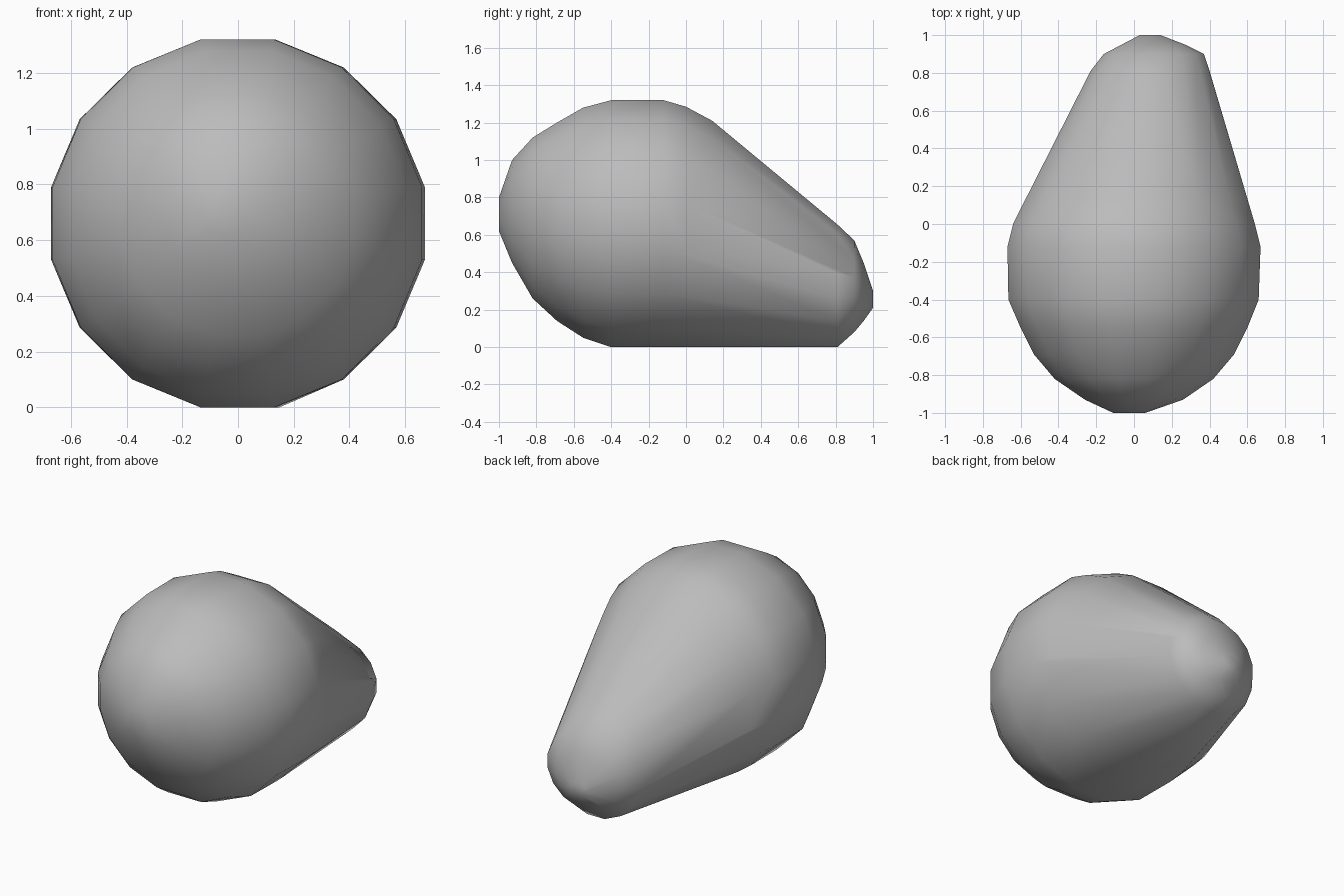
import bpy
import bmesh
import math

old = bpy.data.objects.get("Cube")
if old:
    bpy.data.objects.remove(old, do_unlink=True)

SIDES = 16

# Cross-sections along the body: y, left edge, right edge, bottom, top
sections = [
    (-1.00, -0.11, 0.06, 0.62, 0.80),
    (-0.93, -0.26, 0.26, 0.45, 1.00),
    (-0.82, -0.42, 0.42, 0.26, 1.12),
    (-0.69, -0.53, 0.53, 0.14, 1.20),
    (-0.55, -0.60, 0.60, 0.05, 1.28),
    (-0.40, -0.665, 0.66, 0.0, 1.32),
    (-0.12, -0.67, 0.67, 0.0, 1.32),
    (0.00, -0.64, 0.64, 0.0, 1.285),
    (0.14, -0.57, 0.595, 0.0, 1.21),
    (0.81, -0.23, 0.40, 0.0, 0.655),
    (0.90, -0.16, 0.37, 0.08, 0.57),
    (0.95, -0.06, 0.27, 0.14, 0.45),
    (1.00, 0.03, 0.14, 0.21, 0.30),
]


def add_ring(bm, y, x0, x1, z0, z1):
    """Polygon ring whose flat sides touch the given extents."""
    grow = 0.5 / math.cos(math.pi / SIDES)
    for i in range(SIDES):
        a = 2 * math.pi * (i + 0.5) / SIDES
        bm.verts.new(((x0 + x1) / 2 + (x1 - x0) * grow * math.cos(a), y,
                      (z0 + z1) / 2 + (z1 - z0) * grow * math.sin(a)))


# Pear-shaped body: taut convex skin around the rings
bm = bmesh.new()
for section in sections:
    add_ring(bm, *section)
result = bmesh.ops.convex_hull(bm, input=bm.verts[:])
inside = [v for v in bm.verts if not v.link_faces]
bmesh.ops.delete(bm, geom=inside, context='VERTS')
bmesh.ops.recalc_face_normals(bm, faces=bm.faces[:])
for face in bm.faces:
    face.smooth = True

mesh = bpy.data.meshes.new("rounded_body")
bm.to_mesh(mesh)
bm.free()
body = bpy.data.objects.new("rounded_body", mesh)
bpy.context.collection.objects.link(body)

# Plain grey surface
grey = bpy.data.materials.new("plain_grey")
grey.use_nodes = True
colour = (0.5, 0.5, 0.5, 1.0)
grey.diffuse_color = colour
grey.node_tree.nodes["Principled BSDF"].inputs["Base Color"].default_value = colour
mesh.materials.append(grey)
